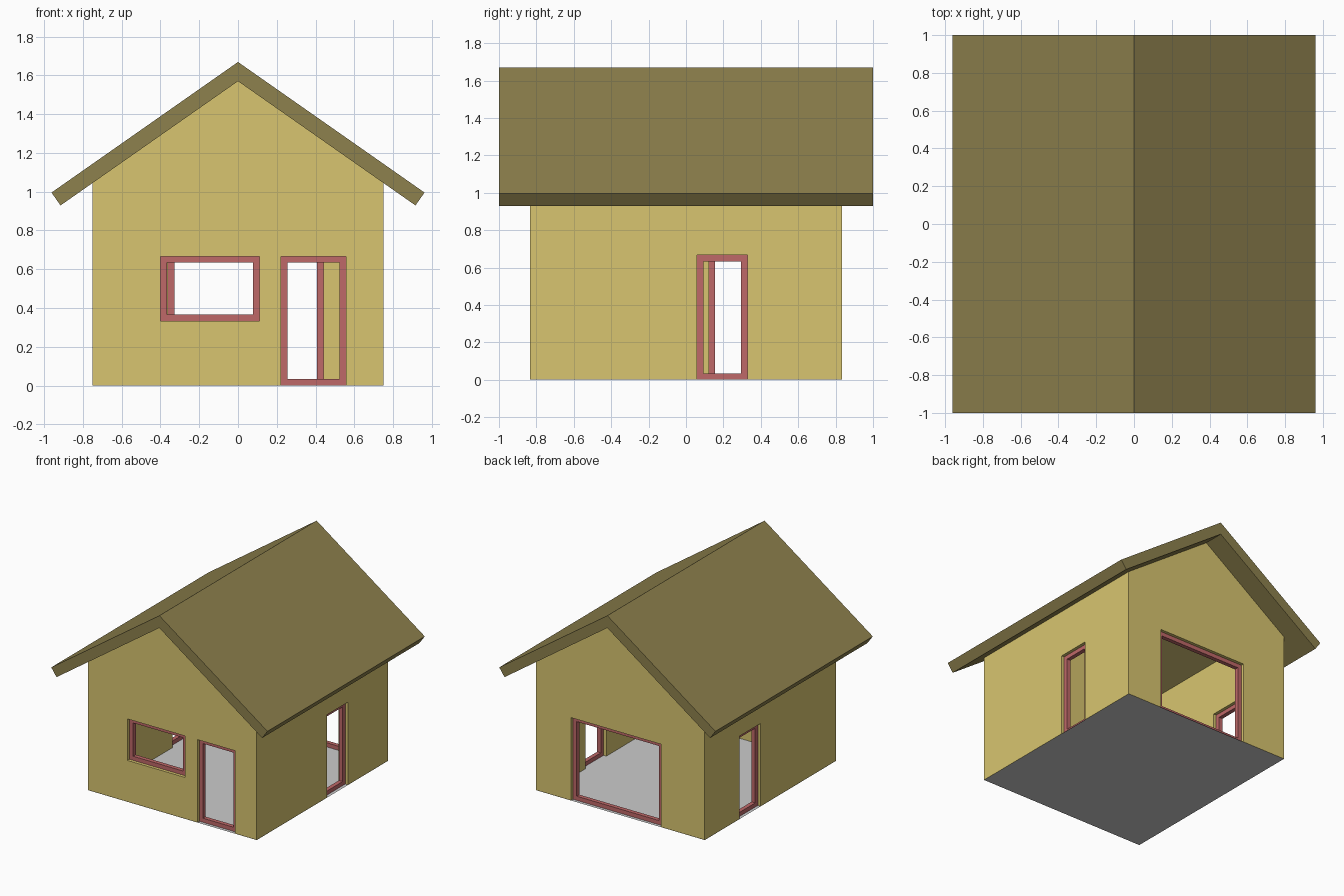
import bpy
import math

if "Cube" in bpy.data.objects:
    bpy.data.objects.remove(bpy.data.objects["Cube"])

T = 0.083            # wall thickness
HX, HY = 0.75, 0.833  # outer half sizes of the house
RIDGE = 1.57         # underside of the roof at the ridge
SLOPE = math.tan(math.radians(35))
F = 0.033            # frame bar width and depth


def material(name, rgb):
    m = bpy.data.materials.new(name)
    m.diffuse_color = (*rgb, 1)
    m.use_nodes = True
    m.node_tree.nodes["Principled BSDF"].inputs["Base Color"].default_value = m.diffuse_color
    return m


WALL = material("wall_yellow", (0.69, 0.56, 0.16))
ROOF = material("roof_olive", (0.27, 0.22, 0.075))
FRAME = material("frame_red", (0.52, 0.14, 0.14))


def mesh_object(name, verts, faces, mat=None):
    me = bpy.data.meshes.new(name)
    me.from_pydata(verts, [], faces)
    ob = bpy.data.objects.new(name, me)
    bpy.context.collection.objects.link(ob)
    if mat:
        me.materials.append(mat)
    return ob


def prism(name, profile, half_y, mat=None):
    """Extrude a counter-clockwise (x, z) profile from -half_y to half_y."""
    n = len(profile)
    verts = [(x, y, z) for y in (-half_y, half_y) for x, z in profile]
    faces = [tuple(range(n)), tuple(reversed(range(n, 2 * n)))]
    faces += [(i, i + n, (i + 1) % n + n, (i + 1) % n) for i in range(n)]
    return mesh_object(name, verts, faces, mat)


def cut(ob, cutter):
    mod = ob.modifiers.new("cut", 'BOOLEAN')
    mod.operation, mod.solver, mod.object = 'DIFFERENCE', 'EXACT', cutter
    bpy.context.view_layer.objects.active = ob
    bpy.ops.object.modifier_apply(modifier=mod.name)
    bpy.data.objects.remove(cutter)


def ring_frame(name, a0, a1, z0, z1, place):
    """Rectangular frame; place(a, depth, z) maps to world space."""
    verts = []
    for d in (-F / 2, F / 2):
        for i in (0, F):
            verts += [place(a, d, z) for a, z in (
                (a0 + i, z0 + i), (a1 - i, z0 + i), (a1 - i, z1 - i), (a0 + i, z1 - i))]
    faces = []
    for k in range(4):
        j = (k + 1) % 4
        faces += [(k, j, j + 4, k + 4), (k + 8, k + 12, j + 12, j + 8),
                  (k, k + 8, j + 8, j), (k + 4, j + 4, j + 12, k + 12)]
    ob = mesh_object(name, verts, faces, FRAME)
    if ob.data.polygons[0].normal.dot(ob.data.vertices[0].co - ob.data.vertices[8].co) < 0:
        ob.data.flip_normals()


# Walls: gabled shell, hollowed up to the roof
eave = RIDGE - HX * SLOPE
walls = prism("walls", [(-HX, 0.001), (HX, 0.001), (HX, eave), (0, RIDGE), (-HX, eave)], HY, WALL)
ix = HX - T
cut(walls, prism("room", [(-ix, -1), (ix, -1), (ix, 3), (-ix, 3)], HY - T))

# Openings with their frames: name, side, start, end, bottom, top
openings = [
    ("front_window_frame", "front", -0.40, 0.11, 0.333, 0.667),
    ("front_door_frame", "front", 0.222, 0.557, 0.0, 0.667),
    ("back_door_frame", "back", -0.36, 0.44, 0.0, 0.667),
    ("right_door_frame", "right", 0.06, 0.328, 0.0, 0.667),
    ("left_door_frame", "left", 0.123, 0.393, 0.0, 0.667),
]
for name, side, a0, a1, z0, z1 in openings:
    s = 1 if side in ("back", "right") else -1
    if side in ("front", "back"):
        def place(a, d, z, c=s * (HY - T / 2)):
            return (a, c + d, z)
    else:
        def place(a, d, z, c=s * (HX - T / 2)):
            return (c + d, a, z)
    centre = place((a0 + a1) / 2, 0, (z0 + z1) / 2)
    low = z0 if z0 > 0 else -0.1
    bpy.ops.mesh.primitive_cube_add(size=1, location=(*centre[:2], (low + z1) / 2))
    cutter = bpy.context.object
    wide = (a1 - a0, 0.2) if side in ("front", "back") else (0.2, a1 - a0)
    cutter.scale = (*wide, z1 - low)
    bpy.context.view_layer.update()
    cut(walls, cutter)
    ring_frame(name, a0, a1, max(z0, 0.001), z1, place)

# Roof: one chevron-shaped slab with overhang, split at the ridge
top = 1.669
xo, xi = 0.962, 0.915
for name, s in (("roof_right", 1), ("roof_left", -1)):
    pts = [(0, RIDGE), (s * xi, RIDGE - xi * SLOPE), (s * xo, top - xo * SLOPE), (0, top)]
    prism(name, pts if s > 0 else pts[::-1], 1.0, ROOF)

# Floor sheet
mesh_object("floor", [(-HX, -HY, 0), (HX, -HY, 0), (HX, HY, 0), (-HX, HY, 0)], [(0, 1, 2, 3)])
